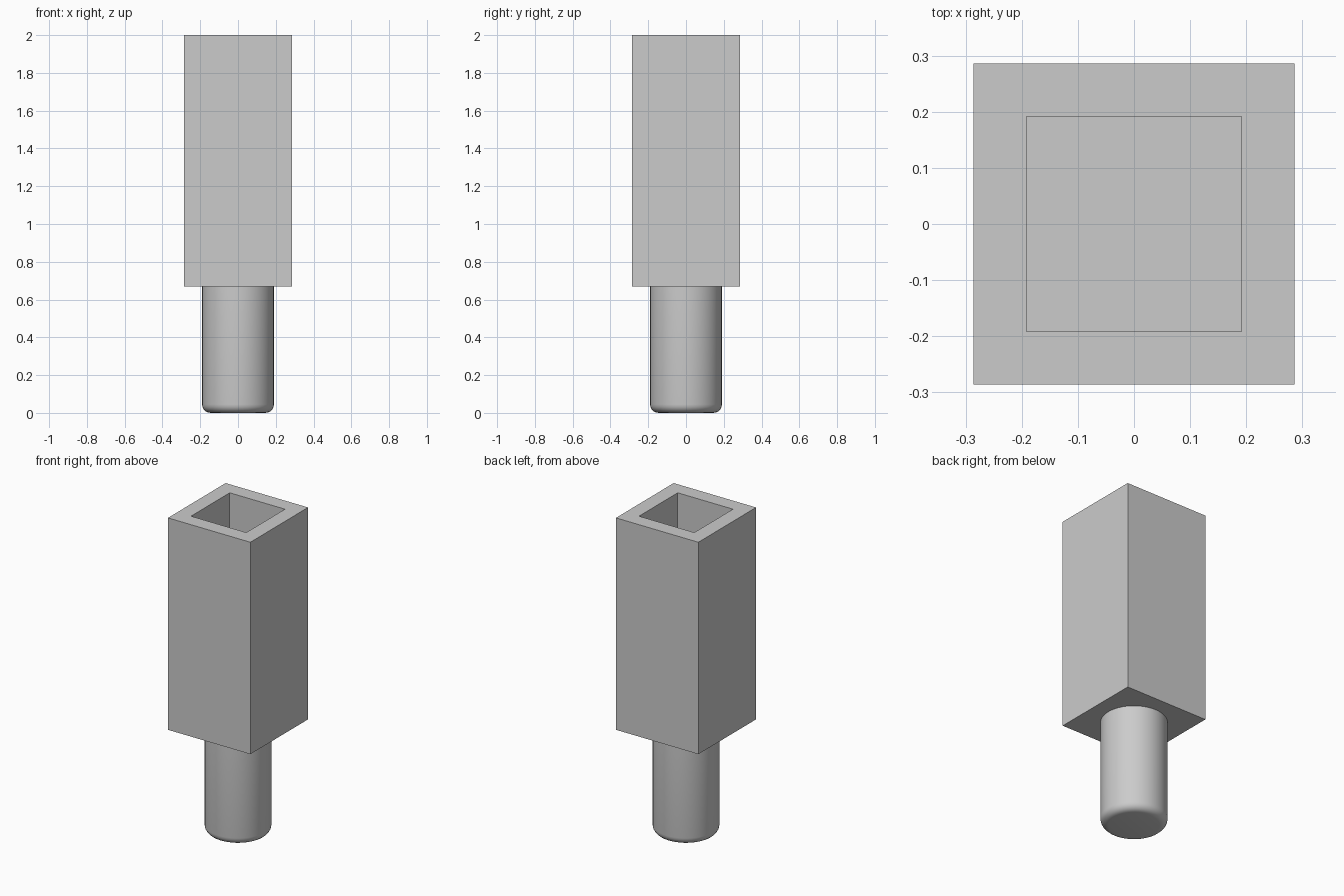
import bpy, bmesh

cube = bpy.data.objects.get("Cube")
if cube:
    bpy.data.objects.remove(cube, do_unlink=True)

# Single plain grey material
grey = bpy.data.materials.new("plain_grey")
grey.use_nodes = True
colour = (0.6, 0.6, 0.6, 1)
grey.diffuse_color = colour
grey.node_tree.nodes["Principled BSDF"].inputs["Base Color"].default_value = colour

HALF, HOLE = 0.286, 0.153
BASE, FLOOR, TOP = 0.67, 1.0, 2.0
PIN_R, ROUND = 0.19, 0.045


def make_object(name, bm):
    bmesh.ops.recalc_face_normals(bm, faces=bm.faces)
    mesh = bpy.data.meshes.new(name)
    bm.to_mesh(mesh)
    bm.free()
    mesh.materials.append(grey)
    obj = bpy.data.objects.new(name, mesh)
    bpy.context.collection.objects.link(obj)
    return obj


# Square body with a square socket sunk into its top
bm = bmesh.new()
bmesh.ops.create_cube(bm, size=1)
for v in bm.verts:
    v.co.x *= 2 * HALF
    v.co.y *= 2 * HALF
    v.co.z = TOP if v.co.z > 0 else BASE
top = max(bm.faces, key=lambda f: f.calc_center_median().z)
bmesh.ops.inset_region(bm, faces=[top], thickness=HALF - HOLE)
socket = bmesh.ops.extrude_face_region(bm, geom=[top])["geom"]
for v in socket:
    if isinstance(v, bmesh.types.BMVert):
        v.co.z = FLOOR
if top.is_valid:
    bmesh.ops.delete(bm, geom=[top], context='FACES_ONLY')
make_object("socket_body", bm)

# Round pin with a softened lower rim
bm = bmesh.new()
bmesh.ops.create_cone(bm, cap_ends=True, segments=48, radius1=PIN_R,
                      radius2=PIN_R, depth=BASE)
for v in bm.verts:
    v.co.z += BASE / 2
rim = [e for e in bm.edges if all(v.co.z < 0.001 for v in e.verts)]
bmesh.ops.bevel(bm, geom=rim, offset=ROUND, segments=5, profile=0.5,
                affect='EDGES')
pin = make_object("round_pin", bm)
bpy.ops.object.select_all(action='DESELECT')
pin.select_set(True)
bpy.context.view_layer.objects.active = pin
bpy.ops.object.shade_smooth_by_angle()
